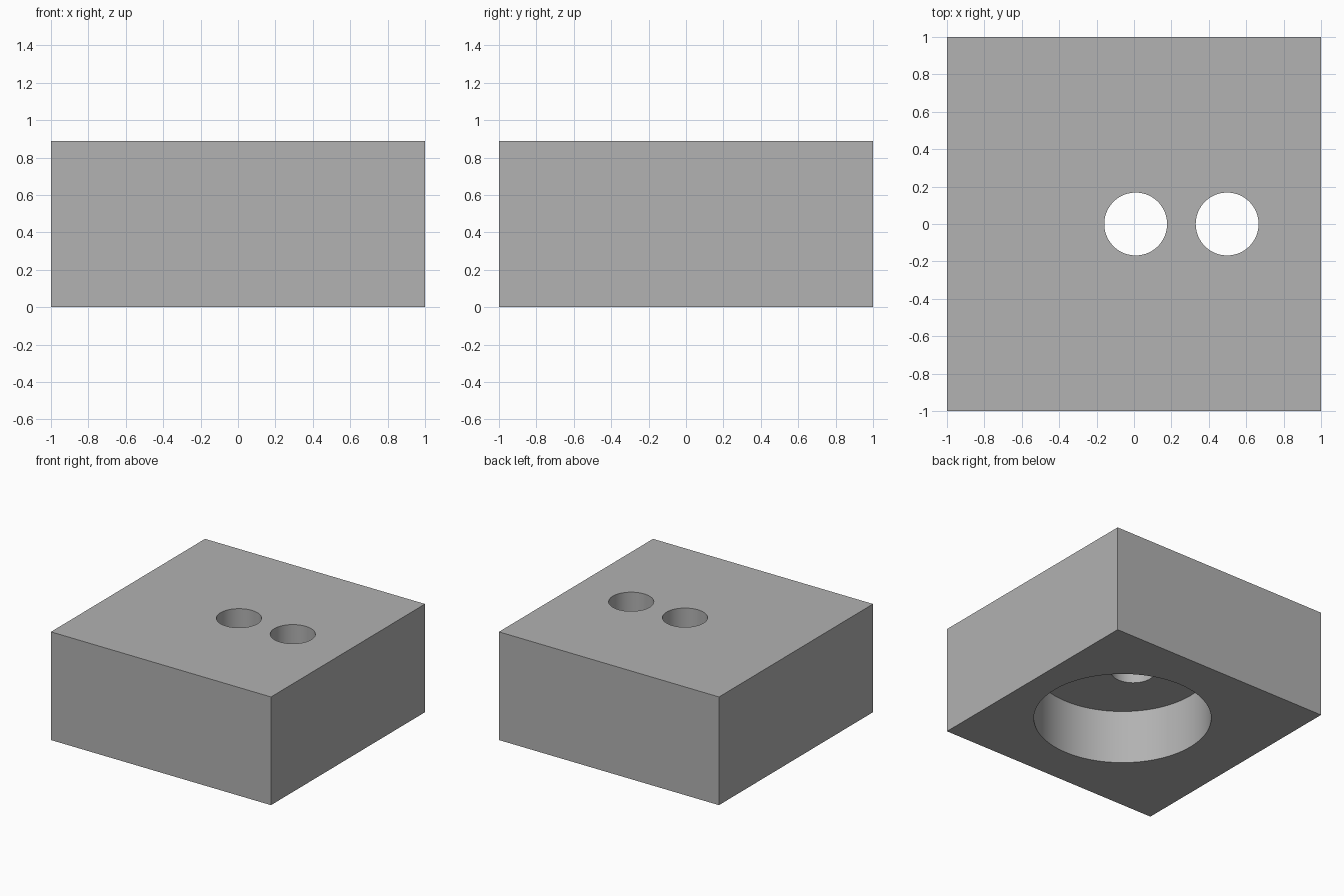
import bpy
import math

cube = bpy.data.objects.get("Cube")
if cube:
    bpy.data.objects.remove(cube, do_unlink=True)

HEIGHT = 0.889
RECESS_DEPTH = HEIGHT / 2

grey = bpy.data.materials.new("mid_grey")
grey.use_nodes = True
colour = (0.445, 0.445, 0.445, 1)
grey.diffuse_color = colour
grey.node_tree.nodes["Principled BSDF"].inputs["Base Color"].default_value = colour

# Square block standing on the ground
bpy.ops.mesh.primitive_cube_add(size=2, location=(0, 0, HEIGHT / 2))
block = bpy.context.object
block.name = "drilled_block"
block.scale.z = HEIGHT / 2
bpy.ops.object.transform_apply(location=True, rotation=False, scale=True)
block.data.materials.append(grey)


def drill(name, x, radius, bottom, top):
    """Cut a vertical round hole into the block."""
    bpy.ops.mesh.primitive_cylinder_add(
        vertices=96, radius=radius, depth=top - bottom,
        location=(x, 0, (bottom + top) / 2))
    cutter = bpy.context.object
    cutter.name = name
    cutter.hide_render = True
    cutter.data.materials.append(grey)
    bpy.context.view_layer.objects.active = block
    cut = block.modifiers.new(name, "BOOLEAN")
    cut.operation = "DIFFERENCE"
    cut.solver = "EXACT"
    cut.object = cutter
    bpy.ops.object.modifier_apply(modifier=cut.name)
    bpy.data.objects.remove(cutter, do_unlink=True)


# Wide recess in the underside, then two holes from the top into it
drill("recess_cutter", 0.113, 0.668, -0.2, RECESS_DEPTH)
drill("centre_hole_cutter", 0.009, 0.168, RECESS_DEPTH / 2, HEIGHT + 0.2)
drill("side_hole_cutter", 0.498, 0.168, RECESS_DEPTH / 2, HEIGHT + 0.2)

# Smooth hole walls with crisp rims
bpy.ops.object.select_all(action="DESELECT")
block.select_set(True)
bpy.context.view_layer.objects.active = block
bpy.ops.object.shade_smooth_by_angle(angle=math.radians(30))
